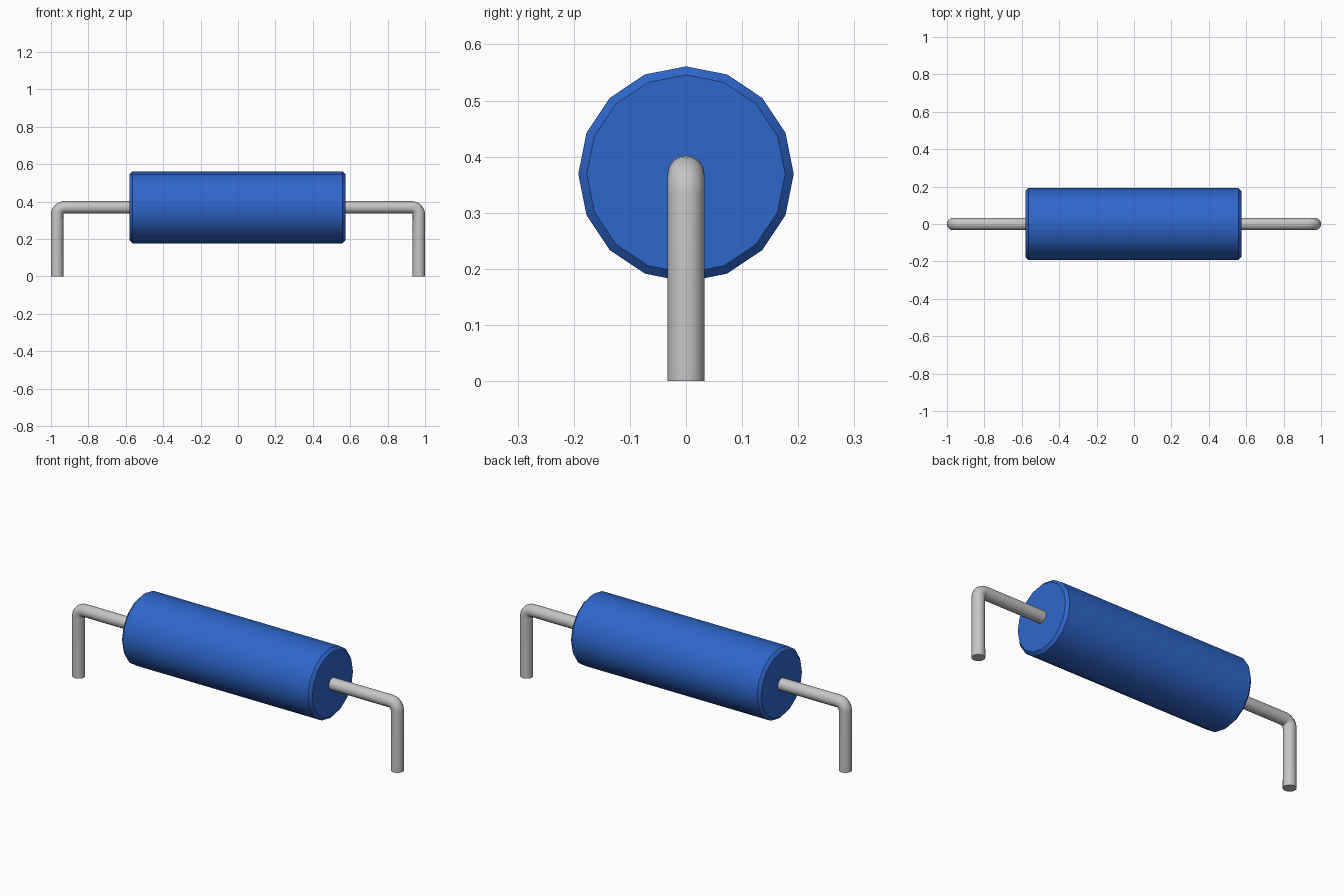
import bpy, bmesh, math
from mathutils import Matrix

cube = bpy.data.objects.get("Cube")
if cube:
    bpy.data.objects.remove(cube, do_unlink=True)

AXIS_Z = 0.369        # height of the body axis
BODY_R = 0.192
BODY_X0, BODY_X1 = -0.58, 0.574
WIRE_R = 0.033
BEND_R = 0.038        # centreline radius of the lead bends


def make_material(name, color):
    m = bpy.data.materials.new(name)
    m.use_nodes = True
    m.diffuse_color = color
    bsdf = m.node_tree.nodes["Principled BSDF"]
    bsdf.inputs["Base Color"].default_value = color
    bsdf.inputs["Roughness"].default_value = 0.5
    return m


def smooth(obj):
    bpy.ops.object.select_all(action='DESELECT')
    obj.select_set(True)
    bpy.context.view_layer.objects.active = obj
    bpy.ops.object.shade_smooth_by_angle(angle=math.radians(30))


blue = make_material("blue coating", (0.028, 0.135, 0.6, 1))
grey = make_material("grey metal", (0.56, 0.56, 0.56, 1))

# Body: 16-sided cylinder along x with chamfered rims
bm = bmesh.new()
bmesh.ops.create_cone(bm, cap_ends=True, segments=16, radius1=BODY_R,
                      radius2=BODY_R, depth=BODY_X1 - BODY_X0)
rims = [e for e in bm.edges if abs(e.verts[0].co.z - e.verts[1].co.z) < 1e-5]
bmesh.ops.bevel(bm, geom=rims, offset=0.015, segments=1, affect='EDGES')
bm.transform(Matrix.Translation(((BODY_X0 + BODY_X1) / 2, 0, AXIS_Z))
             @ Matrix.Rotation(math.pi / 2, 4, 'Y'))
mesh = bpy.data.meshes.new("body")
bm.to_mesh(mesh)
bm.free()
body = bpy.data.objects.new("body", mesh)
bpy.context.collection.objects.link(body)
mesh.materials.append(blue)
smooth(body)


# Leads: round wire leaving each end of the body and bending down to the ground
def make_lead(name, side):
    leg_x = 1 - WIRE_R
    path = [(0.5, AXIS_Z)]
    for i in range(7):
        a = math.pi / 2 * (1 - i / 6)
        path.append((leg_x - BEND_R + BEND_R * math.cos(a),
                     AXIS_Z - BEND_R + BEND_R * math.sin(a)))
    path.append((leg_x, 0))
    curve = bpy.data.curves.new(name, 'CURVE')
    curve.dimensions = '3D'
    curve.bevel_depth = WIRE_R
    curve.bevel_resolution = 6
    curve.use_fill_caps = True
    spline = curve.splines.new('POLY')
    spline.points.add(len(path) - 1)
    for p, (x, z) in zip(spline.points, path):
        p.co = (side * x, 0, z, 1)
    curve.materials.append(grey)
    obj = bpy.data.objects.new(name, curve)
    bpy.context.collection.objects.link(obj)
    bpy.ops.object.select_all(action='DESELECT')
    obj.select_set(True)
    bpy.context.view_layer.objects.active = obj
    bpy.ops.object.convert(target='MESH')
    smooth(bpy.context.view_layer.objects.active)


make_lead("left_lead", 1)
make_lead("right_lead", -1)
